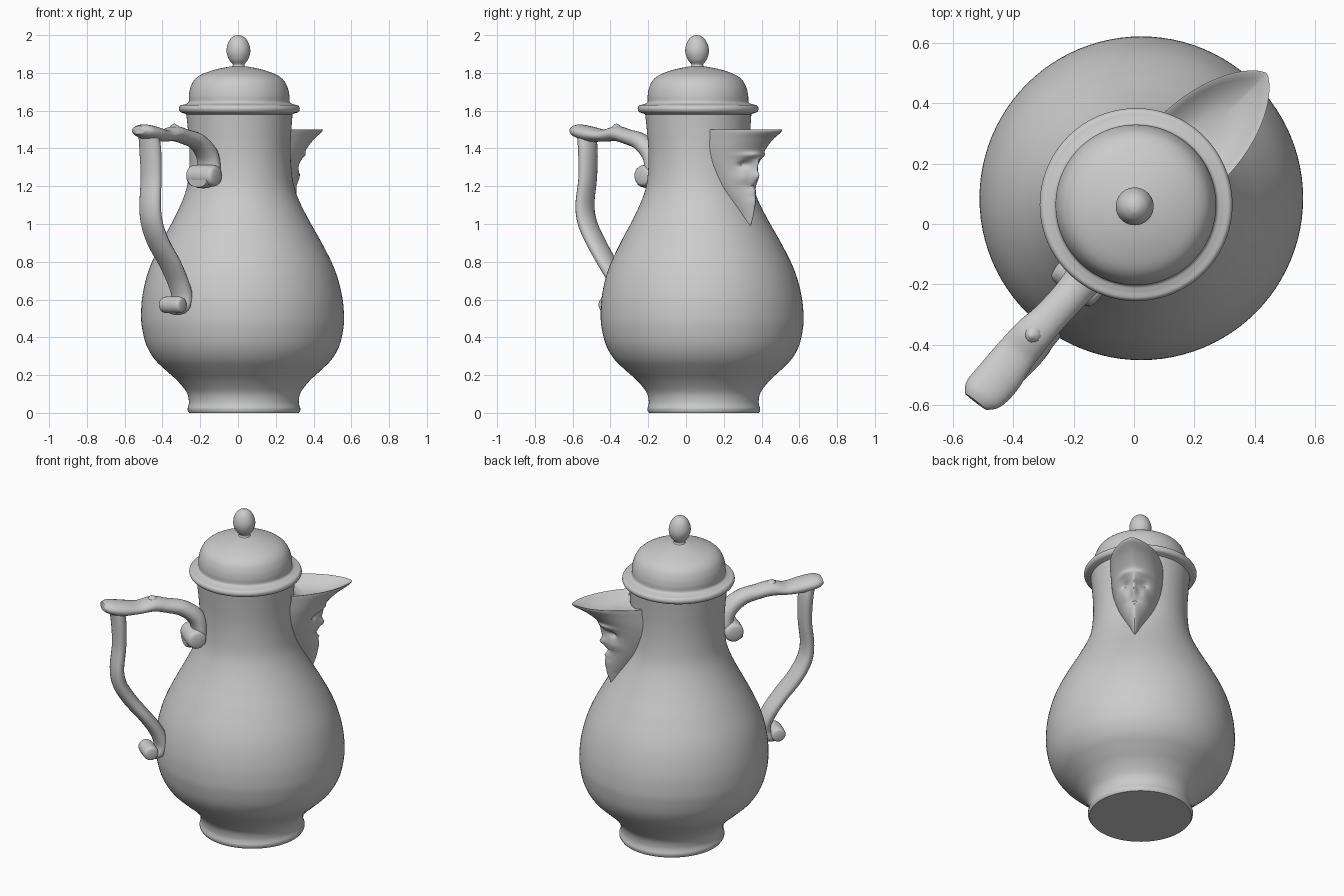
import bpy, bmesh
from math import sin, cos, pi, exp
from mathutils import Vector


def catmull(pts, n=6):
    """Smooth curve through points of any dimension."""
    out = []
    for i in range(len(pts) - 1):
        a, b, c, d = (pts[max(i - 1, 0)], pts[i], pts[i + 1], pts[min(i + 2, len(pts) - 1)])
        for k in range(n):
            t = k / n
            out.append(tuple(0.5 * (2 * q + (r - p) * t + (2 * p - 5 * q + 4 * r - s) * t * t
                                    + (3 * q - p - 3 * r + s) * t ** 3)
                             for p, q, r, s in zip(a, b, c, d)))
    return out + [tuple(pts[-1])]


def loft(name, rings, angle=40):
    """Skin closed rings and cap both ends."""
    bm = bmesh.new()
    vs = [[bm.verts.new(p) for p in ring] for ring in rings]
    n = len(vs[0])
    for a, b in zip(vs, vs[1:]):
        for j in range(n):
            bm.faces.new((a[j], a[(j + 1) % n], b[(j + 1) % n], b[j]))
    bm.faces.new(vs[0])
    bm.faces.new(vs[-1])
    bmesh.ops.recalc_face_normals(bm, faces=bm.faces)
    me = bpy.data.meshes.new(name)
    bm.to_mesh(me)
    bm.free()
    ob = bpy.data.objects.new(name, me)
    bpy.context.collection.objects.link(ob)
    bpy.ops.object.select_all(action='DESELECT')
    ob.select_set(True)
    bpy.context.view_layer.objects.active = ob
    bpy.ops.object.shade_smooth_by_angle(angle=angle * pi / 180)
    return ob


def axis(z):
    """The pot leans slightly, so its axis drifts with height."""
    return Vector((0.032 - 0.0155 * z, 0.095 - 0.019 * z, z))


def lathe(name, profile, seg=96):
    loft(name, [[axis(z) + Vector((r * cos(2 * pi * j / seg), r * sin(2 * pi * j / seg), 0))
                 for j in range(seg)] for r, z in profile])


def sweep(name, path, side, seg=20):
    """Elliptical tube: path rows are x, y, z, half width, half thickness."""
    rows = catmull(path)
    rings = []
    for i, row in enumerate(rows):
        p = Vector(row[:3])
        t = Vector(rows[min(i + 1, len(rows) - 1)][:3]) - Vector(rows[max(i - 1, 0)][:3])
        nrm = t.cross(side).normalized()
        rings.append([p + side * row[3] * cos(2 * pi * j / seg) + nrm * row[4] * sin(2 * pi * j / seg)
                      for j in range(seg)])
    loft(name, rings, 60)


# Pear-shaped body with foot
lathe("body", [(0.29, 0), (0.298, 0.012)] + catmull([
    (0.298, 0.025), (0.291, 0.06), (0.303, 0.11), (0.35, 0.17), (0.41, 0.225), (0.47, 0.285),
    (0.512, 0.36), (0.533, 0.45), (0.537, 0.52), (0.53, 0.61), (0.508, 0.71), (0.475, 0.8),
    (0.42, 0.91), (0.365, 1.01), (0.315, 1.11), (0.283, 1.2), (0.27, 1.3), (0.268, 1.4),
    (0.274, 1.5), (0.283, 1.6)]))

# Domed lid with rolled rim
lathe("lid", [(0.28, 1.58)] + catmull([
    (0.29, 1.585), (0.312, 1.593), (0.32, 1.61), (0.312, 1.627), (0.288, 1.634), (0.268, 1.645),
    (0.266, 1.68), (0.258, 1.72), (0.238, 1.76), (0.2, 1.79), (0.13, 1.816), (0.06, 1.831),
    (0.034, 1.835)]))

# Egg-shaped knob
lathe("knob", catmull([
    (0.045, 1.825), (0.032, 1.838), (0.033, 1.848), (0.05, 1.87), (0.062, 1.905), (0.06, 1.94),
    (0.045, 1.975), (0.022, 1.995), (0.002, 2.0)]), 40)

# Handle: upper arm, descending grip, scrolls at both joints
side = Vector((0.79, -0.61, 0))
sweep("handle_arm", [
    (-0.215, -0.225, 1.225, .06, .03), (-0.175, -0.185, 1.235, .075, .045),
    (-0.155, -0.165, 1.29, .072, .045), (-0.165, -0.18, 1.37, .065, .05),
    (-0.215, -0.24, 1.435, .058, .045), (-0.28, -0.31, 1.462, .058, .04),
    (-0.335, -0.365, 1.478, .064, .04), (-0.39, -0.43, 1.468, .068, .032),
    (-0.45, -0.51, 1.477, .075, .04), (-0.50, -0.565, 1.492, .07, .036),
    (-0.525, -0.59, 1.497, .045, .022)], side)
sweep("handle_grip", [
    (-0.475, -0.53, 1.48, .06, .04), (-0.465, -0.52, 1.40, .066, .042),
    (-0.46, -0.52, 1.25, .064, .038), (-0.465, -0.535, 1.10, .066, .038),
    (-0.455, -0.52, 1.0, .068, .04), (-0.42, -0.475, 0.9, .07, .04),
    (-0.365, -0.42, 0.8, .07, .038), (-0.32, -0.365, 0.7, .066, .04),
    (-0.295, -0.34, 0.61, .062, .042), (-0.315, -0.36, 0.555, .06, .036),
    (-0.355, -0.405, 0.56, .05, .03)], side)


def scroll(name, centre, half, r):
    c = Vector(centre)
    out = Vector((-0.61, -0.79, 0))
    prof = catmull([(-half, r * .3), (-half * .9, r * .85), (-half * .5, r), (half * .5, r),
                    (half * .9, r * .85), (half, r * .3)], 4)
    loft(name, [[c + side * h + out * q * cos(pi * j / 12) + Vector((0, 0, q * sin(pi * j / 12)))
                 for j in range(24)] for h, q in prof], 60)


scroll("upper_scroll", (-0.18, -0.185, 1.255), 0.09, 0.058)
scroll("lower_scroll", (-0.345, -0.395, 0.572), 0.07, 0.044)

# Small thumb bud on the arm
sweep("thumb_bud", [(-0.335, -0.365, 1.49, .04, .04), (-0.338, -0.37, 1.515, .025, .025),
                    (-0.34, -0.372, 1.53, .006, .006)], side, 12)

# Spout: a beak that narrows down into a bearded mask
fwd, lat = Vector((0.705, 0.709, 0)), Vector((-0.709, 0.705, 0))
FEATURES = [  # lateral, height, spread sideways, spread in height, depth
    (0, 1.255, .02, .024, .034), (0, 1.31, .014, .035, .018),
    (.05, 1.315, .024, .018, -.03), (.05, 1.365, .04, .014, .016),
    (.06, 1.245, .026, .028, .014), (0, 1.195, .035, .009, -.016),
    (0, 1.17, .025, .009, .008), (0, 1.12, .03, .03, .008)]
# height, front reach, half width, back reach
levels = catmull([
    (0.99, .375, .012, .33), (1.05, .398, .03, .3), (1.1, .405, .052, .27), (1.2, .408, .097, .22),
    (1.3, .418, .128, .21), (1.36, .448, .14, .21), (1.4, .478, .145, .22), (1.45, .54, .148, .23),
    (1.485, .6, .15, .235), (1.5, .612, .15, .235)], 7)
rings = []
N = 44
for z, front, w, back in levels:
    ring = []
    for k in range(N + 1):
        th = pi * (k / N - 0.5)
        l = w * abs(sin(th)) ** 1.4 * (1 if th > 0 else -1)
        s = back + (front - back) * max(cos(th), 0) ** 0.9
        for fl, fz, sl, sz, amp in FEATURES:
            s += amp * exp(-((abs(l) - fl) / sl) ** 2 - ((z - fz) / sz) ** 2)
        ring.append(axis(z) + fwd * s + lat * l)
    rings.append(ring)
# Dished pouring channel inside the rim
rim = rings[-1]
mid = axis(1.5) + fwd * 0.36
for scale, drop in ((.95, .002), (.85, .015), (.6, .04), (.3, .055)):
    rings.append([mid + (p - mid) * scale - Vector((0, 0, drop)) for p in rim])
loft("spout", rings, 50)
